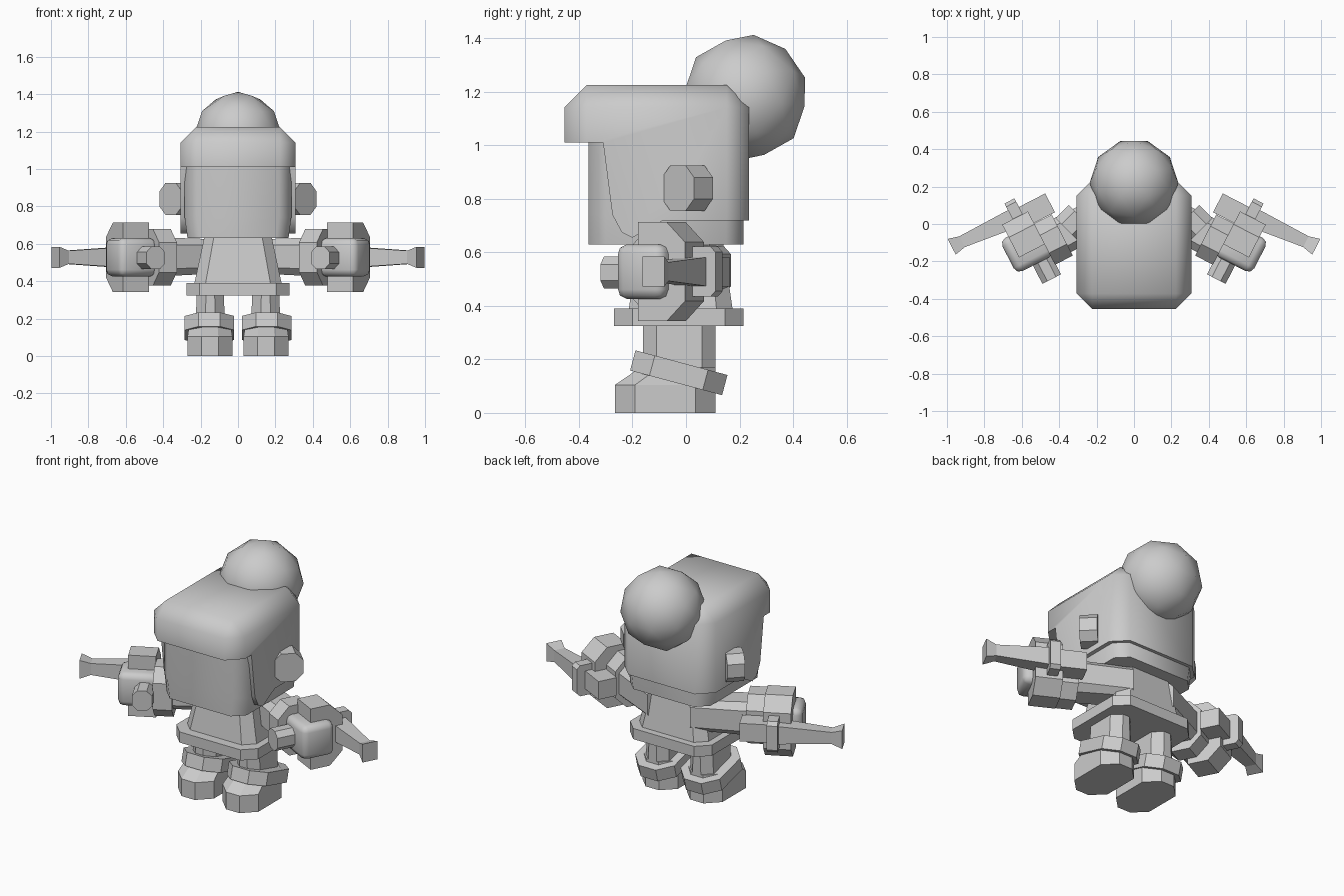
import bpy, bmesh, math
from mathutils import Matrix, Vector

if "Cube" in bpy.data.objects:
    bpy.data.objects.remove(bpy.data.objects["Cube"])

gray = bpy.data.materials.new("light gray")
gray.diffuse_color = (0.6, 0.6, 0.6, 1)
gray.use_nodes = True
gray.node_tree.nodes["Principled BSDF"].inputs["Base Color"].default_value = gray.diffuse_color


def finish(bm, name, mirror=False, smooth=0):
    """Turn a bmesh into an object, optionally mirrored across x = 0."""
    bmesh.ops.recalc_face_normals(bm, faces=bm.faces)
    me = bpy.data.meshes.new(name)
    bm.to_mesh(me)
    bm.free()
    me.materials.append(gray)
    ob = bpy.data.objects.new(name, me)
    bpy.context.collection.objects.link(ob)
    if smooth:
        bpy.ops.object.select_all(action='DESELECT')
        ob.select_set(True)
        bpy.context.view_layer.objects.active = ob
        bpy.ops.object.shade_smooth_by_angle(angle=math.radians(smooth))
    if mirror:
        mod = ob.modifiers.new("Mirror", 'MIRROR')
        mod.use_axis = (True, False, False)
        mod.use_mirror_merge = False
    return ob


def rect(p0, p1, q0, q1, c=0.0):
    """Rectangle outline with corners cut by c."""
    if c == 0:
        return [(p0, q0), (p1, q0), (p1, q1), (p0, q1)]
    return [(p0 + c, q0), (p1 - c, q0), (p1, q0 + c), (p1, q1 - c),
            (p1 - c, q1), (p0 + c, q1), (p0, q1 - c), (p0, q0 + c)]


def loft(sections, mat=Matrix()):
    """Bridge outlines [(outline, w), ...] and cap both ends."""
    bm = bmesh.new()
    rings = [[bm.verts.new(mat @ Vector((p, q, w))) for p, q in o] for o, w in sections]
    for a, b in zip(rings, rings[1:]):
        for i in range(len(a)):
            j = (i + 1) % len(a)
            bm.faces.new((a[i], a[j], b[j], b[i]))
    bm.faces.new(rings[0])
    bm.faces.new(rings[-1])
    bmesh.ops.recalc_face_normals(bm, faces=bm.faces)
    return bm


def bevel(bm, offset, rule=lambda a, b: True, segments=1):
    edges = [e for e in bm.edges if rule(e.verts[0].co, e.verts[1].co)]
    bmesh.ops.bevel(bm, geom=edges, offset=offset, segments=segments,
                    affect='EDGES', profile=0.5)
    return bm


def frame(px, py, pz, origin=(0, 0, 0)):
    """Matrix whose local axes are the given world directions."""
    m = Matrix((px, py, pz)).transposed().to_4x4()
    m.translation = Vector(origin)
    return m


# Head
head = loft([(rect(-.27, .27, -.365, .215), .63), (rect(-.285, .285, -.365, .215), .74),
             (rect(-.285, .285, -.365, .215), 1.12)])
bevel(head, .065, lambda a, b: abs(a.z - b.z) > .05)
finish(head, "head", smooth=50)

# Winter hat: side profile with front brim and ear flaps, chamfered
profile = [(.235, .72), (.235, 1.225), (-.455, 1.225), (-.455, 1.01), (-.31, 1.01),
           (-.275, .74), (-.24, .675), (-.2, .655), (-.085, .72)]
hat = loft([(profile, -.307), (profile, .307)], frame((0, 1, 0), (0, 0, 1), (1, 0, 0)))
bevel(hat, .083, lambda a, b: (a.z > 1.2 and b.z > 1.2)
      or (a.y > .23 and b.y > .23 and abs(a.z - b.z) > .1)
      or (a.y < -.45 and b.y < -.45 and abs(a.z - b.z) > .1))
finish(hat, "winter_hat", smooth=50)

# Pompom
pom = bmesh.new()
bmesh.ops.create_icosphere(pom, subdivisions=2, radius=.237,
                           matrix=Matrix.Translation((0, .22, 1.178))
                           @ Matrix.Rotation(math.radians(-8), 4, 'X')
                           @ Matrix.Rotation(math.radians(90), 4, 'Z'))
finish(pom, "pompom", smooth=60)

# Ear muffs, turned 45 degrees to the front
r = math.sqrt(.5)
ear = rect(-.085, .085, -.085, .085, .045)
finish(loft([(ear, -.1), (ear, 0)], frame((r, r, 0), (0, 0, 1), (r, -r, 0), (.36, -.03, .84))),
       "ear_muff", mirror=True)

# Torso and the hem plate under it
finish(loft([(rect(-.235, .235, -.215, .175, .06), .38),
             (rect(-.205, .205, -.195, .155, .055), .52),
             (rect(-.175, .175, -.175, .135, .05), .66)]), "torso")
hem = rect(-.275, .275, -.27, .215, .07)
finish(loft([(hem, .325), (hem, .39)]), "coat_hem")

# Legs, boots and tilted boot cuffs
finish(loft([(rect(.07, .23, -.16, .11, .05), .1), (rect(.075, .22, -.16, .11, .05), .34)]),
       "leg", mirror=True)
sole = rect(.03, .27, -.265, .11, .075)
finish(loft([(sole, 0), (sole, .105), (rect(.04, .26, -.17, .11, .07), .17)]),
       "boot", mirror=True)
cuff = rect(-.132, .132, -.178, .178, .075)
finish(loft([(cuff, -.039), (cuff, .039)],
            Matrix.Translation((.153, -.027, .15)) @ Matrix.Rotation(math.radians(-15), 4, 'X')),
       "boot_cuff", mirror=True)

# Arms point outwards and a little forwards; outlines are (across, up), w runs along the arm
t = math.radians(27.3)
along, across, up = (math.cos(t), -math.sin(t), 0), (math.sin(t), math.cos(t), 0), (0, 0, 1)
arm = frame(across, up, along, (0, 0, .528))


def arm_part(name, sections, soft=0):
    bm = loft(sections, arm)
    if soft:
        bevel(bm, soft, segments=2)
    finish(bm, name, mirror=True, smooth=50 if soft else 0)


arm_part("sleeve", [(rect(.03, .215, -.085, .095, .03), .05),
                    (rect(.02, .225, -.1, .105, .04), .4)])
ring = rect(0, .247, -.15, .15, .07)
arm_part("sleeve_cuff", [(ring, .368), (ring, .475)])
guard = [(.123, -.185), (.243, -.185), (.32, -.11), (.32, .11), (.243, .185), (.123, .185)]
arm_part("hand_shield", [(guard, .473), (guard, .628)])
fist = rect(.05, .25, -.102, .102)
arm_part("fist", [(fist, .45), (fist, .68)], soft=.035)

# Thumb points to the front
thumb = rect(.47, .582, -.06, .06, .03)
finish(loft([(thumb, -.06), (thumb, .1)], frame(along, up, across, (0, 0, .525))),
       "thumb", mirror=True)

# Hand-held tool: grip, cross plate, tapered rod and flared tip
grip = rect(.25, .363, -.055, .055)
arm_part("tool_grip", [(grip, .347), (grip, .52)])
plate = rect(.228, .415, -.093, .093, .02)
arm_part("tool_plate", [(plate, .505), (plate, .565)])
arm_part("tool_rod", [(rect(.27, .375, -.054, .054), .56), (rect(.305, .37, -.035, .035), .86),
                      (rect(.292, .386, -.056, .056), .922)])
